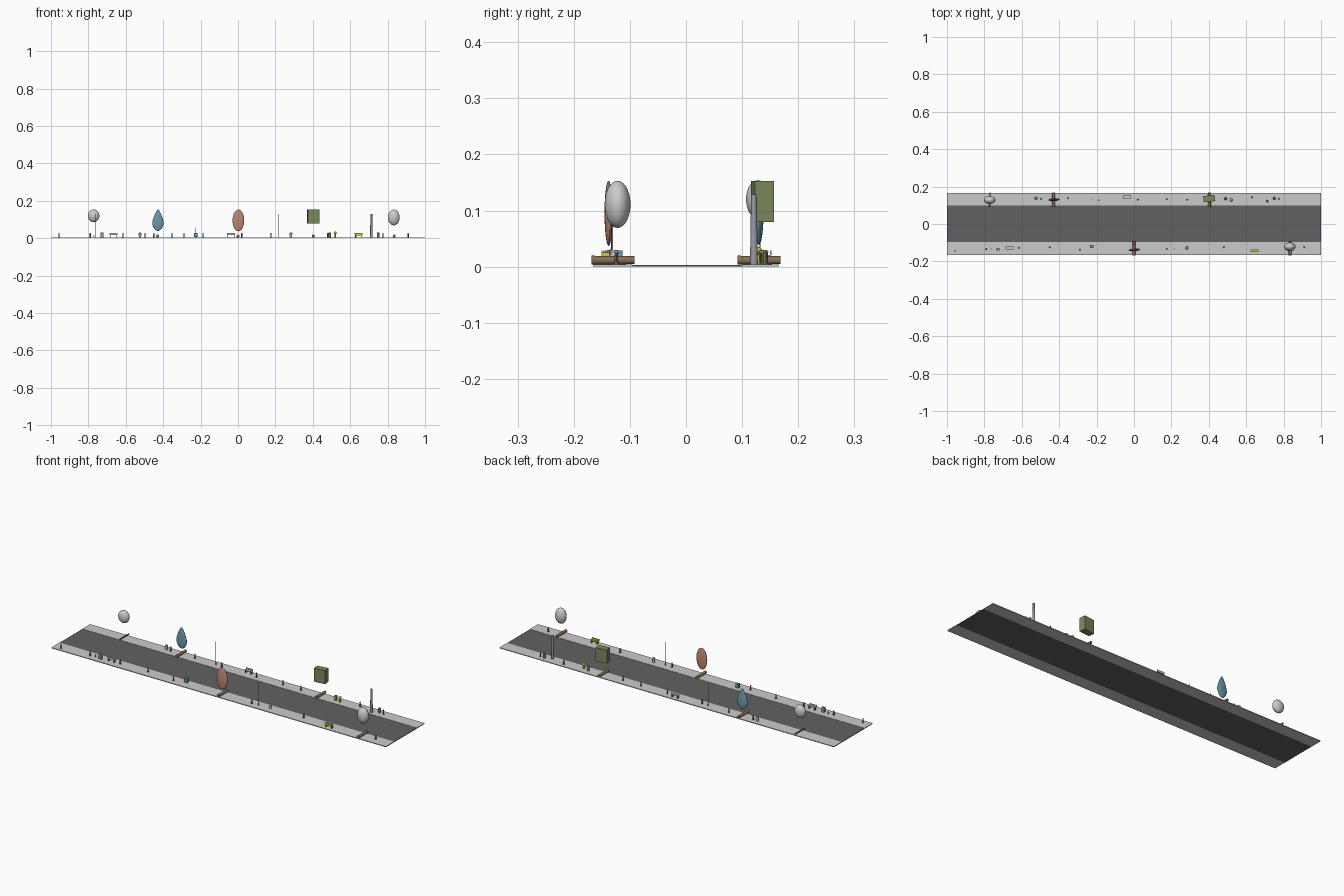
import bpy, math
from math import radians

if "Cube" in bpy.data.objects:
    bpy.data.objects.remove(bpy.data.objects["Cube"])

MATS = {}
COL = {"road": (.12, .12, .125, 1), "dark": (.16, .16, .17, 1), "wood": (.24, .16, .09, 1),
       "blue": (.15, .32, .4, 1), "red": (.55, .24, .18, 1), "green": (.2, .25, .11, 1),
       "teal": (.12, .35, .34, 1), "yellow": (.65, .55, .03, 1), "olive": (.28, .27, .06, 1),
       "metal": (.3, .33, .37, 1)}
TOP = 0.004   # pavement height


def paint(ob, name, col):
    ob.name = name
    if col:
        if col not in MATS:
            MATS[col] = bpy.data.materials.new(col)
            MATS[col].diffuse_color = COL[col]
        ob.data.materials.append(MATS[col])
    return ob


def box(name, loc, size, col=None, rot=0):
    bpy.ops.mesh.primitive_cube_add(size=1, location=loc, rotation=(0, 0, rot))
    ob = bpy.context.object
    ob.scale = size
    return paint(ob, name, col)


def cone(name, loc, r1, r2, h, col=None, rot=(0, 0, 0), n=12):
    bpy.ops.mesh.primitive_cone_add(vertices=n, radius1=r1, radius2=r2, depth=h, location=loc, rotation=rot)
    bpy.ops.object.shade_smooth_by_angle(angle=radians(40))
    return paint(bpy.context.object, name, col)


def ball(name, loc, size, col=None, rot=0):
    bpy.ops.mesh.primitive_uv_sphere_add(segments=32, ring_count=20, radius=1, location=loc, rotation=(0, 0, rot))
    ob = bpy.context.object
    ob.scale = size
    bpy.ops.object.shade_smooth()
    return paint(ob, name, col)


def trunk(x, y, r=0.008):
    cone("tree_trunk", (x, y, .0115), r, r * .88, .077, "wood", (radians(-90), 0, 0))


def post(x, y, h=0.022):
    box("post_base", (x, y, TOP + .001), (.008, .008, .002), "dark")
    cone("short_post", (x, y, TOP + h / 2), .0035, .0028, h, "dark", n=8)
    ball("post_cap", (x, y, TOP + h), (.0037, .0037, .003), "metal")


def bench(x, y, col=None):
    box("bench_seat", (x, y, .019), (.042, .015, .003), col)
    box("bench_back", (x, y + math.copysign(.007, y), .024), (.042, .002, .009), col)
    for s in (-1, 1):
        box("bench_leg", (x + s * .017, y, .011), (.003, .013, .014), "dark")


def bin_(x, y, col=None):
    cone("bin_body", (x, y, .015), .006, .0075, .022, col)
    cone("bin_lid", (x, y, .028), .008, .005, .004, col)


def lamp(x, y):
    cone("thin_pole", (x, y, .067), .0012, .0008, .126, "metal", n=6)
    box("pole_foot", (x, y, .01), (.004, .004, .012), "metal")


# street strips
box("road", (0, .002, .0015), (2, .196, .003), "road")
box("pavement_back", (0, .1325, .002), (2, .066, .004))
box("pavement_front", (0, -.1305, .002), (2, .07, .004))

# crowns and their trunks
for x, y, r in ((-.77, .13, .004), (-.43, .13, .008), (0, -.13, .008), (.403, .13, .008), (.835, -.13, .008)):
    trunk(x, y, r)
ball("round_crown", (-.772, .128, .12), (.031, .021, .034))
ball("grey_crown", (.833, -.122, .111), (.031, .023, .042))
ball("red_crown", (.002, -.138, .095), (.031, .007, .058), "red", .06)
drop = ball("drop_crown", (-.428, .13, .096), (.032, .008, .057), "blue", .06)
for v in drop.data.vertices:          # narrow the top into a drop
    t = v.co.z
    k = 1 - .42 * max(0, t + .3) if t > -.3 else 1
    v.co.x *= k
    v.co.y *= k
box("box_crown", (.402, .136, .116), (.062, .034, .073), "green", .12)

# tall pole and thin lamps
cone("tall_pole", (.713, .121, .066), .007, .005, .125, "metal")
for p in ((-.225, .132), (.215, -.133), (-.76, -.131)):
    lamp(*p)

# short posts along both pavements
for p in ((-.957, -.144), (-.79, -.134), (-.615, -.127), (-.45, -.125), (-.289, -.138), (.176, -.133),
          (.48, -.124), (.91, -.124), (-.497, .135), (-.353, .137), (-.187, .128), (.02, .13), (.176, .133),
          (.285, .13), (.63, .143), (.775, .135)):
    post(*p)

# benches, bins and boxes
bench(-.665, -.129)
bench(-.037, .144)
bench(.645, -.143, "yellow")
box("yellow_planter", (.645, -.143, .02), (.038, .014, .01), "yellow")
bin_(-.524, .138)
bin_(.283, -.128)
bin_(.75, .137, "olive")
bin_(.49, .135, "olive")
box("news_box", (-.727, -.134, .017), (.015, .013, .026), "metal")
box("teal_box", (-.225, -.12, .018), (.018, .014, .022), "teal")
cone("yellow_stub", (.52, .128, .014), .004, .004, .02, "yellow")
ball("yellow_ball", (.52, .128, .028), (.008, .008, .007), "yellow")

for m in bpy.data.materials:
    if m.users and not m.is_grease_pencil:
        m.use_nodes = True
        m.node_tree.nodes["Principled BSDF"].inputs["Base Color"].default_value = m.diffuse_color
